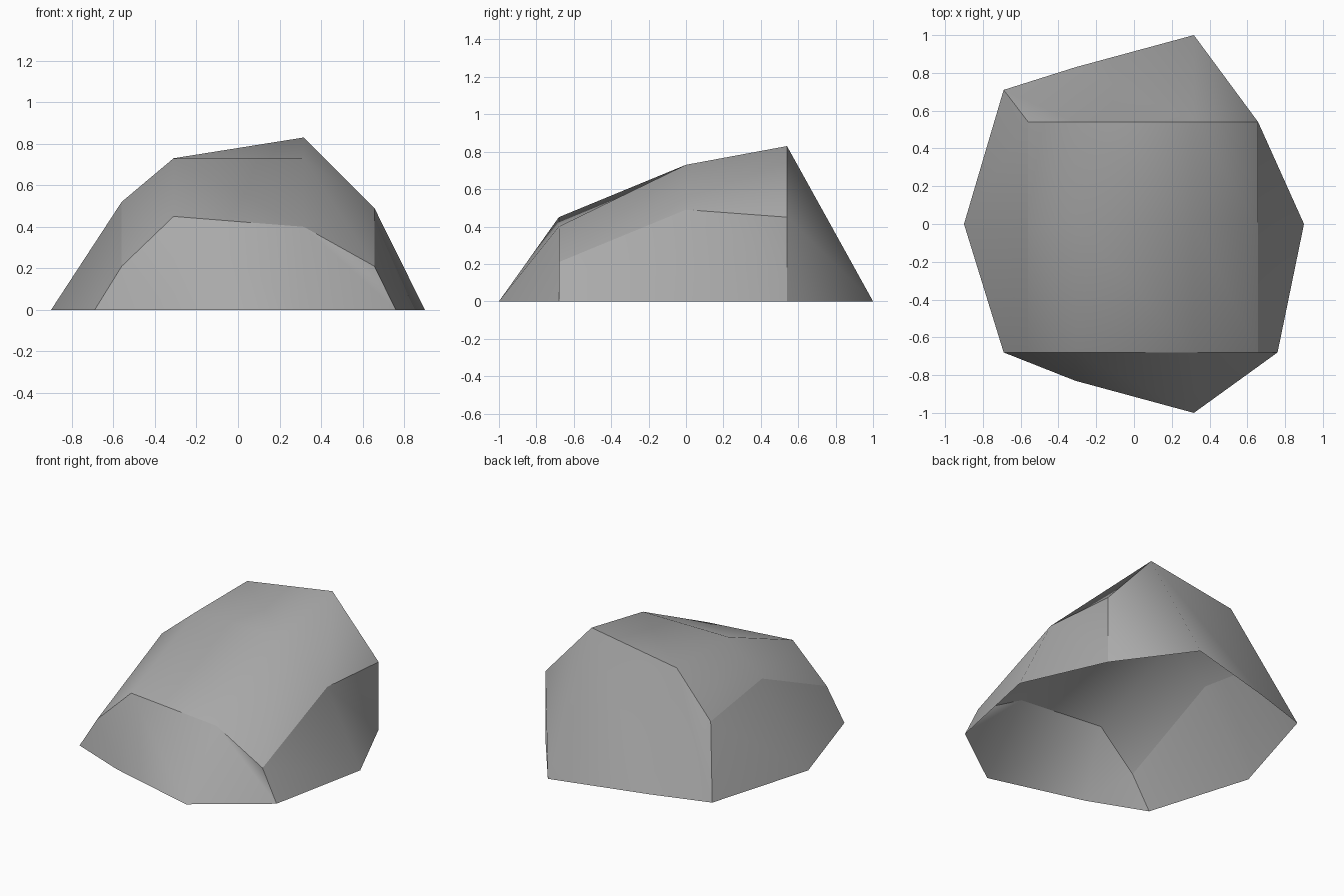
import bpy, bmesh

cube = bpy.data.objects.get("Cube")
if cube:
    bpy.data.objects.remove(cube, do_unlink=True)

# Single stone colour
stone = bpy.data.materials.new("stone_grey")
stone.use_nodes = True
grey = (0.4, 0.4, 0.4, 1)
stone.diffuse_color = grey
bsdf = stone.node_tree.nodes["Principled BSDF"]
bsdf.inputs["Base Color"].default_value = grey
bsdf.inputs["Roughness"].default_value = 0.9

# Crown: a coarse grid of heights, rows running front to back
columns = (-0.56, -0.31, 0.317, 0.657)
rows = {
    -0.68: (0.21, 0.45, 0.40, 0.21),
    0.0: (0.52, 0.73, 0.73, 0.49),
    0.54: (0.44, 0.73, 0.83, 0.45),
}
# Footprint, counter-clockwise from the front corner at -x
footprint = [(-0.69, -0.68), (-0.31, -0.83), (0.317, -1.0), (0.76, -0.68), (0.9, 0.0),
             (0.657, 0.54), (0.317, 1.0), (-0.31, 0.83), (-0.69, 0.71), (-0.9, 0.0)]
corners = (0, 3, 5, 8)

bm = bmesh.new()


def facet(a, b, c, d):
    """Four-cornered patch folded along b-d, given counter-clockwise."""
    for corner_set in ((a, b, d), (b, c, d)):
        bm.faces.new(corner_set).smooth = True


grid = [[bm.verts.new((x, y, z)) for x, z in zip(columns, heights)]
        for y, heights in rows.items()]
for near, far in zip(grid, grid[1:]):
    for i in range(len(columns) - 1):
        facet(near[i], near[i + 1], far[i + 1], far[i])

# Sides: join the rim of the crown to the footprint, leaving the underside open
rim = grid[0] + [grid[1][-1]] + grid[2][::-1] + [grid[1][0]]
base = [bm.verts.new((x, y, 0)) for x, y in footprint]
for i in range(len(rim)):
    j = (i + 1) % len(rim)
    facet(base[i], base[j], rim[j], rim[i])

# Ridges: crown and four sides are each smooth, with hard edges between them
ridges = [(rim[i - 1], rim[i]) for i in range(len(rim))]
ridges += [(base[i], rim[i]) for i in corners]
for ends in ridges:
    bm.edges.get(ends).smooth = False

mesh = bpy.data.meshes.new("rock")
bm.to_mesh(mesh)
bm.free()
mesh.materials.append(stone)
rock = bpy.data.objects.new("rock", mesh)
bpy.context.collection.objects.link(rock)
